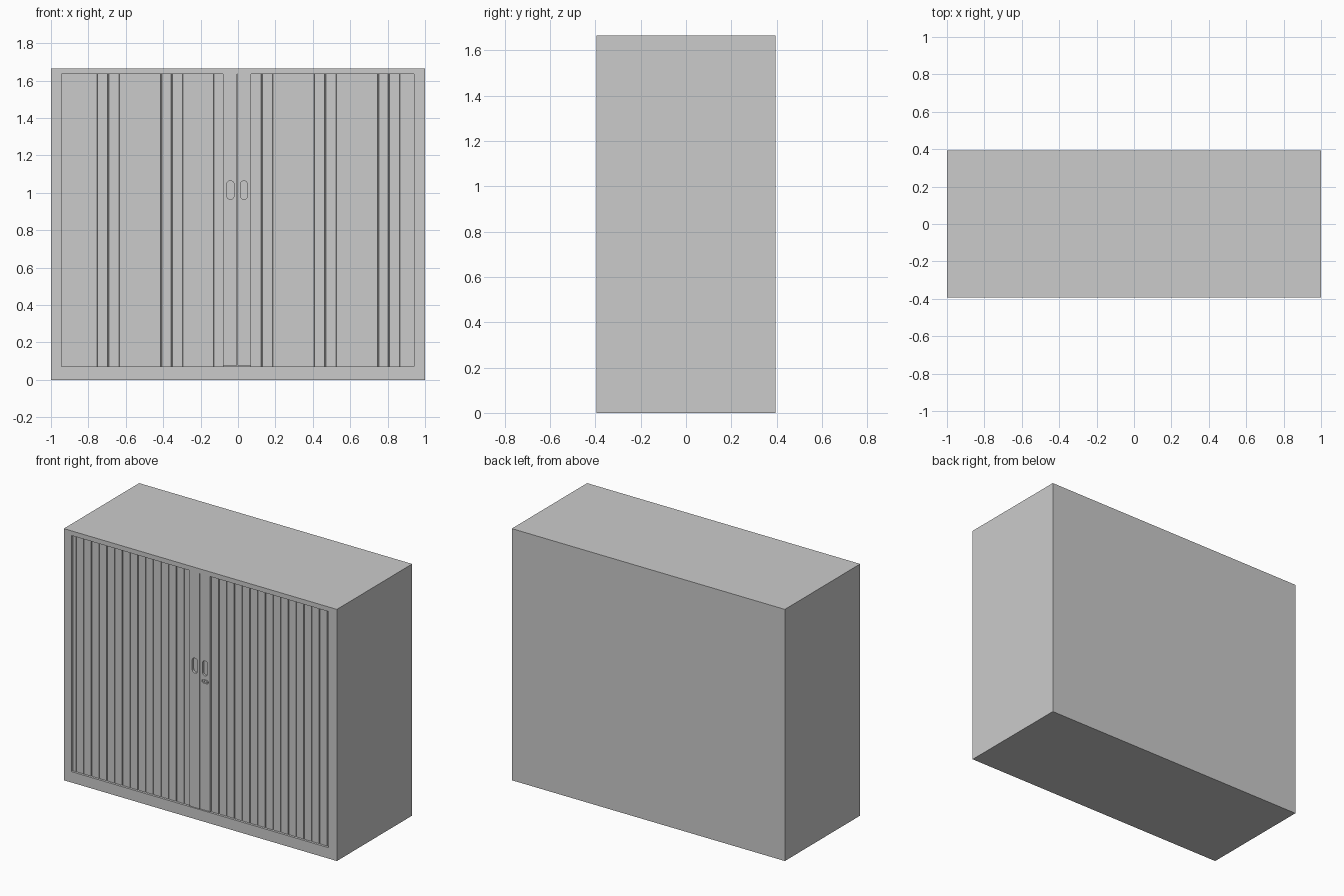
import bpy, bmesh, math

if "Cube" in bpy.data.objects:
    bpy.data.objects.remove(bpy.data.objects["Cube"])

W, D, H = 2.0, 0.788, 1.666
FRONT = -D / 2
X0, X1, Z0, Z1 = -0.945, 0.94, 0.072, 1.635     # door opening
FACE = FRONT + 0.015                            # tambour face
PITCH = 0.0566                                  # slat width


def add_object(name, bm):
    bmesh.ops.recalc_face_normals(bm, faces=bm.faces)
    me = bpy.data.meshes.new(name)
    bm.to_mesh(me)
    bm.free()
    ob = bpy.data.objects.new(name, me)
    bpy.context.collection.objects.link(ob)
    return ob


def prism(name, pts, vec):
    """Extrude a closed outline along a vector."""
    bm = bmesh.new()
    f = bm.faces.new([bm.verts.new(p) for p in pts])
    r = bmesh.ops.extrude_face_region(bm, geom=[f])
    bmesh.ops.translate(bm, vec=vec, verts=[v for v in r["geom"] if isinstance(v, bmesh.types.BMVert)])
    return add_object(name, bm)


def box(name, xa, xb, ya, yb, za, zb):
    return prism(name, [(xa, ya, za), (xb, ya, za), (xb, yb, za), (xa, yb, za)], (0, 0, zb - za))


def slot(name, cx, cz, w, h, y, depth, n=8):
    """Upright or sideways round-ended slot on the front."""
    r = min(w, h) / 2
    pts = []
    for i in range(2 * (n + 1)):
        half = i // (n + 1)
        a = math.pi * (i - half) / n
        s = 1 if half == 0 else -1
        u, v = r * math.cos(a), r * math.sin(a) + s * (max(w, h) / 2 - r)
        pts.append((cx + u, y, cz + v) if h >= w else (cx + v, y, cz + u))
    return prism(name, pts, (0, depth, 0))


def cut(ob, cutter):
    m = ob.modifiers.new("cut", "BOOLEAN")
    m.operation, m.solver, m.object = "DIFFERENCE", "EXACT", cutter
    cutter.hide_render = True
    cutter.hide_set(True)


def tambour(name, xa, xb, first):
    """Slatted shutter with a narrow groove between slats."""
    pts = [(xa, FACE, Z0)]
    x = first
    while x < xb - 0.01:
        pts += [(x - 0.003, FACE, Z0), (x - 0.002, FACE + 0.006, Z0),
                (x + 0.002, FACE + 0.006, Z0), (x + 0.003, FACE, Z0)]
        x += PITCH
    pts += [(xb, FACE, Z0), (xb, FACE + 0.015, Z0), (xa, FACE + 0.015, Z0)]
    return prism(name, pts, (0, 0, Z1 - Z0))


# Carcass with the door opening
carcass = box("carcass", -W / 2, W / 2, FRONT, D / 2, 0, H)
cut(carcass, box("opening_cutter", X0, X1, FRONT - 0.1, FRONT + 0.03, Z0, Z1))

# Sliding slatted doors
tambour("left_shutter", X0, -0.075, -0.92)
tambour("right_shutter", 0.065, X1, 0.127)

# Leading stiles meeting in the middle
left = box("left_stile", -0.08, -0.006, FRONT + 0.001, FRONT + 0.03, Z0 + 0.004, Z1)
right = box("right_stile", -0.004, 0.07, FRONT + 0.003, FRONT + 0.03, Z0 + 0.004, Z1)

# Recessed finger pulls
for ob, x, w in ((left, -0.041, 0.04), (right, 0.032, 0.036)):
    cut(ob, slot(ob.name + "_pull_cutter", x, 1.015, w, 0.1, FRONT - 0.05, 0.068))

# Lock recess, turn lever and barrel
cut(right, slot("lock_cutter", 0.034, 0.928, 0.05, 0.024, FRONT - 0.05, 0.06))
y = FRONT + 0.002
prism("lock_lever", [(0.013, y, 0.919), (0.013, y, 0.938), (0.036, y, 0.937),
                     (0.055, y, 0.931), (0.055, y, 0.926), (0.036, y, 0.92)], (0, 0.01, 0))
slot("lock_barrel", 0.022, 0.928, 0.012, 0.0121, FRONT + 0.0005, 0.01)
